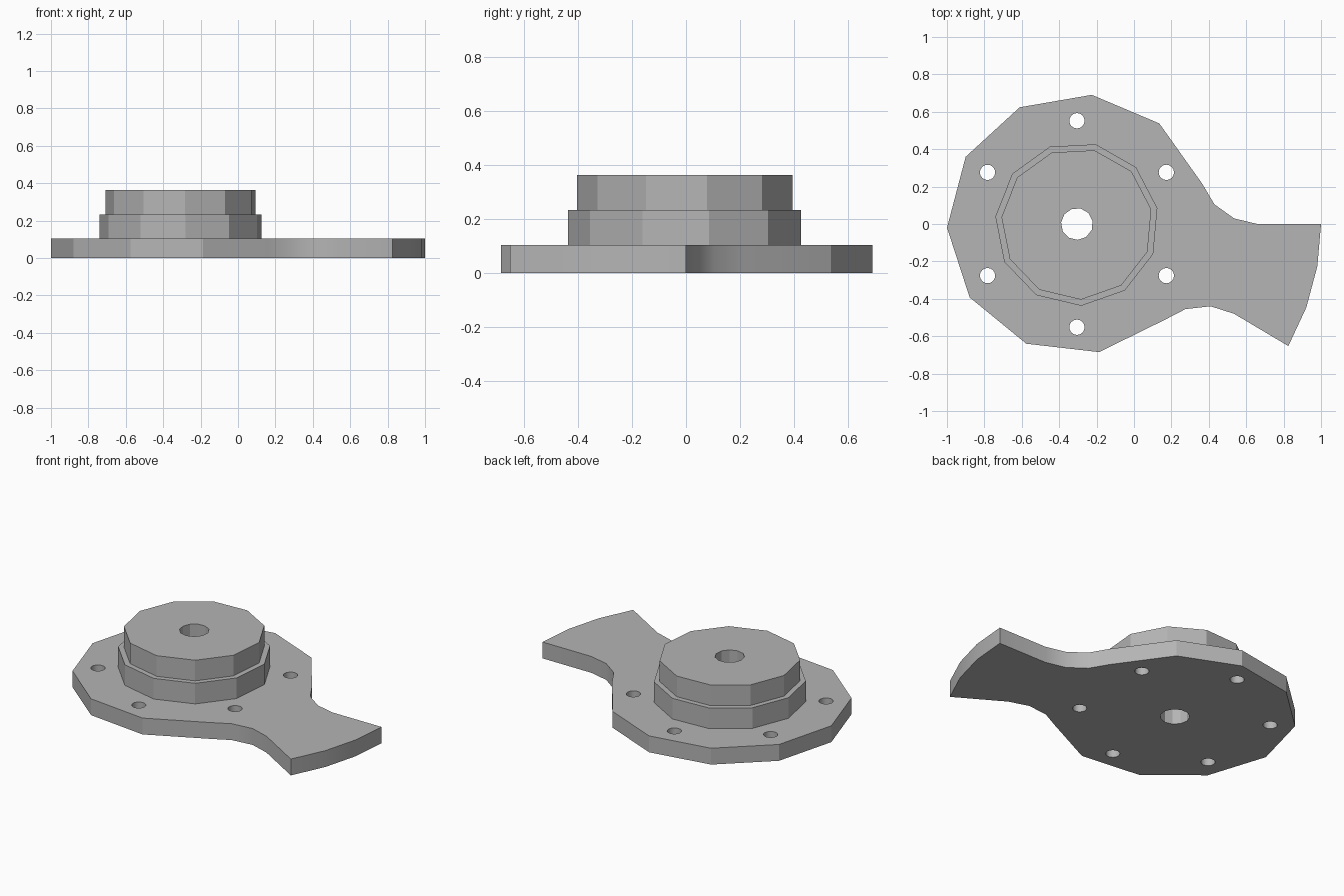
import bpy, bmesh
from math import cos, sin, radians, tau

if "Cube" in bpy.data.objects:
    bpy.data.objects.remove(bpy.data.objects["Cube"])

HUB_X = -0.305     # axis of the hub
SIDES = 11
PLATE_TOP, STEP_TOP, HUB_TOP = 0.103, 0.233, 0.363

grey = bpy.data.materials.new("plain grey")
grey.use_nodes = True
colour = (0.46, 0.46, 0.46, 1)
grey.diffuse_color = colour
grey.node_tree.nodes["Principled BSDF"].inputs["Base Color"].default_value = colour


def ring(radius, sides, start, cx=HUB_X, cy=0.0):
    """Counter-clockwise regular polygon; start is the first angle in degrees."""
    angles = [radians(start) + tau * i / sides for i in range(sides)]
    return [(cx + radius * cos(a), cy + radius * sin(a)) for a in angles]


def prisms(name, outlines, z0, z1):
    """One object holding an upright prism for each outline."""
    bm = bmesh.new()
    for outline in outlines:
        face = bm.faces.new([bm.verts.new((x, y, z0)) for x, y in outline])
        new = bmesh.ops.extrude_face_region(bm, geom=[face])["geom"]
        top = [v for v in new if isinstance(v, bmesh.types.BMVert)]
        bmesh.ops.translate(bm, verts=top, vec=(0, 0, z1 - z0))
    bmesh.ops.recalc_face_normals(bm, faces=bm.faces)
    mesh = bpy.data.meshes.new(name)
    bm.to_mesh(mesh)
    bm.free()
    mesh.materials.append(grey)
    obj = bpy.data.objects.new(name, mesh)
    bpy.context.collection.objects.link(obj)
    return obj


# Base plate: faceted disc running into a curved arm with an arc-shaped tip
disc = ring(0.695, SIDES, 50.7)[:9]
arm = [(0.275, -0.455), (0.41, -0.44), (0.535, -0.48)]
arm += [(HUB_X + 1.305 * cos(radians(a)), 1.305 * sin(radians(a)))
        for a in (-30, -20, -10, 0)]
arm += [(0.66, 0), (0.535, 0.03), (0.43, 0.105), (0.365, 0.215)]
parts = [
    prisms("base_plate", [disc + arm], 0, PLATE_TOP),
    prisms("hub_step", [ring(0.438, SIDES, 11.2)], PLATE_TOP, STEP_TOP),
    prisms("hub_cap", [ring(0.405, SIDES, 11.2)], STEP_TOP, HUB_TOP),
]

# Drill the centre bore and the six bolt holes
holes = [ring(0.085, SIDES, 11.2)]
holes += [ring(0.041, 16, 0, x, y) for x, y in ring(0.552, 6, 30)]
drill = prisms("drill", holes, -0.1, HUB_TOP + 0.1)
drill.hide_render = True

for part in parts:
    cut = part.modifiers.new("holes", "BOOLEAN")
    cut.operation = "DIFFERENCE"
    cut.solver = "EXACT"
    cut.object = drill
    bpy.ops.object.select_all(action="DESELECT")
    part.select_set(True)
    bpy.context.view_layer.objects.active = part
    bpy.ops.object.modifier_apply(modifier=cut.name)
    bpy.ops.object.shade_smooth_by_angle(angle=radians(30))

bpy.data.objects.remove(drill)
